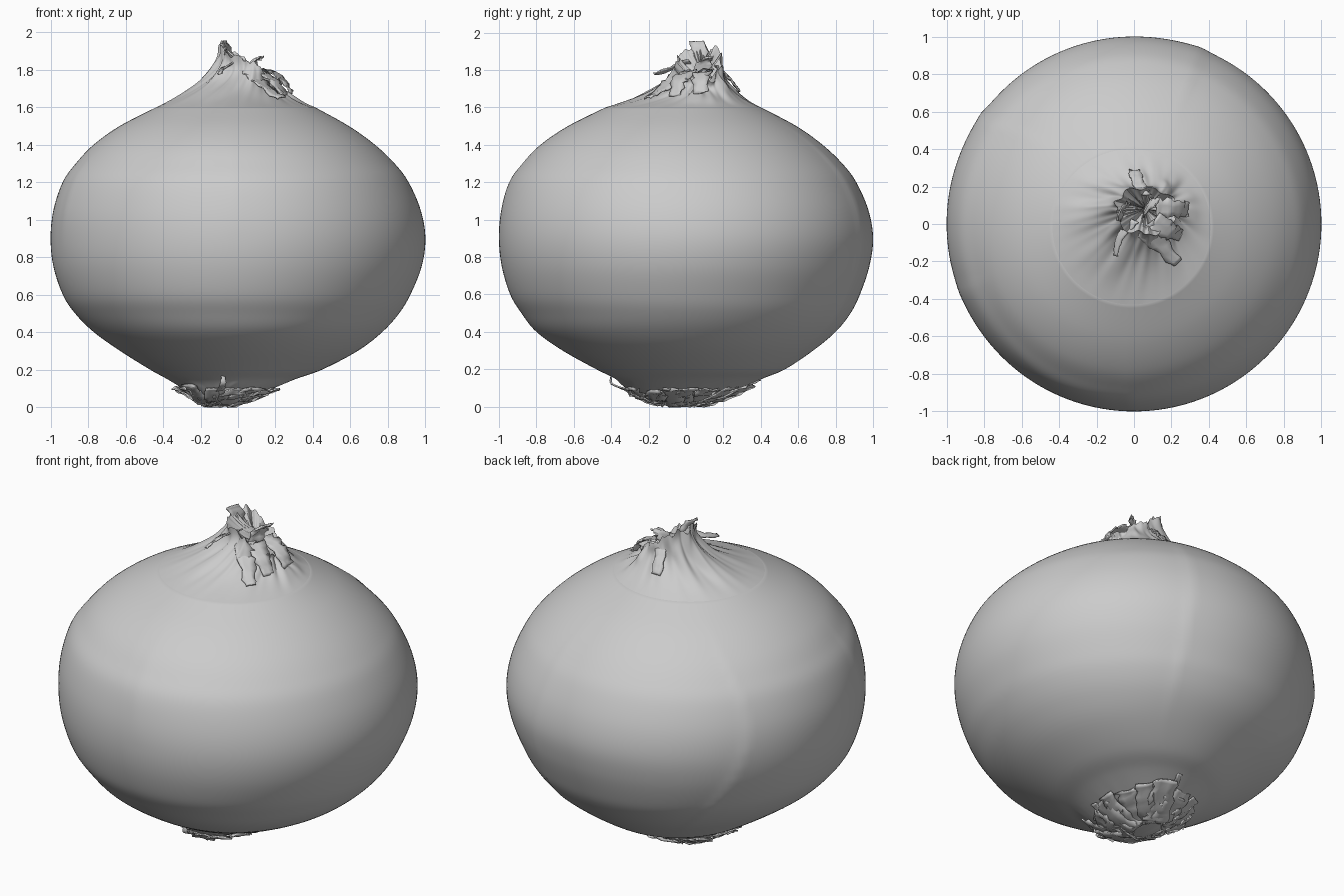
import bpy, bmesh, math, random
from math import sin, cos, tau, exp, radians
from mathutils import Vector, noise

random.seed(4)
if "Cube" in bpy.data.objects:
    bpy.data.objects.remove(bpy.data.objects["Cube"])

skin = bpy.data.materials.new("grey_skin")
skin.use_nodes = True
COLOUR = (0.6, 0.6, 0.6, 1)
skin.diffuse_color = COLOUR
skin.node_tree.nodes["Principled BSDF"].inputs["Base Color"].default_value = COLOUR


def finish(name, bm, angle=50):
    bmesh.ops.recalc_face_normals(bm, faces=bm.faces)
    mesh = bpy.data.meshes.new(name)
    bm.to_mesh(mesh)
    bm.free()
    mesh.materials.append(skin)
    ob = bpy.data.objects.new(name, mesh)
    bpy.context.scene.collection.objects.link(ob)
    bpy.ops.object.select_all(action="DESELECT")
    ob.select_set(True)
    bpy.context.view_layer.objects.active = ob
    bpy.ops.object.shade_smooth_by_angle(angle=radians(angle))
    return ob


def catmull(points, steps):
    """Smooth list of tuples passing through the given points."""
    pts = [points[0]] + list(points) + [points[-1]]
    out = []
    for a, b, c, d in zip(pts, pts[1:], pts[2:], pts[3:]):
        for s in range(steps):
            t = s / steps
            out.append([q + t / 2 * (r - p + t * (2*p - 5*q + 4*r - s4 + t * (3*(q - r) + s4 - p)))
                        for p, q, r, s4 in zip(a, b, c, d)])
    return out + [list(points[-1])]


def skin_rings(rings, close_start=False, close_end=False):
    bm = bmesh.new()
    loops = [[bm.verts.new(p) for p in ring] for ring in rings]
    n = len(loops[0])
    for lo, hi in zip(loops, loops[1:]):
        for i in range(n):
            j = (i + 1) % n
            bm.faces.new((lo[i], lo[j], hi[j], hi[i]))
    if close_start:
        bm.faces.new(loops[0])
    if close_end:
        bm.faces.new(loops[-1])
    return bm


# Bulb: height, then the left, right, front and back limits of each ring
LIMITS = [
    (.005, -.16, -.06, -.1, .08), (.05, -.23, .07, -.25, .2), (.1, -.3, .19, -.32, .3),
    (.15, -.38, .31, -.38, .41), (.2, -.47, .45, -.48, .53), (.3, -.63, .64, -.66, .68),
    (.4, -.77, .77, -.8, .8), (.5, -.87, .86, -.88, .88), (.6, -.935, .92, -.94, .93),
    (.75, -.985, .98, -.985, .98), (.9, -1, 1, -1, 1), (1.05, -.985, .975, -.985, .975),
    (1.2, -.935, .91, -.94, .91), (1.3, -.865, .835, -.87, .835), (1.4, -.77, .73, -.775, .73),
    (1.5, -.63, .59, -.63, .59), (1.6, -.435, .41, -.43, .4)]

# Skin seams: angle and its drift with height, lowest and highest point, step size
SEAMS = [(132, 13, .25, 1.6, .009), (66, 3, .2, 1.58, .009),
         (268, 1, .9, 1.6, .006), (197, 4, .8, 1.4, .007)]


def seam_lift(a, z):
    lift = 0
    for angle, drift, low, high, size in SEAMS:
        if low < z < high:
            mid = radians(angle + drift * sin(3 * z - 1.6))
            d = (a - mid + math.pi) % tau - math.pi
            fade = min(1, 4 * (z - low), 4 * (high - z))
            lift += size * fade * (exp(-d / .12) if d > 0 else exp(d / .03))
    return lift


def body_point(row, a):
    z, left, right, front, back = row
    x, y = cos(a), sin(a)
    crumple = max(0, 1 - z / .17)
    fold = noise.noise((3 * x, 3 * y, 12 * z)) + .5 * noise.noise((8 * x, 8 * y, 20 * z))
    k = 1 + crumple * .13 * fold + seam_lift(a, z)
    return ((left + right) / 2 + k * x * (right - left) / 2,
            (front + back) / 2 + k * y * (back - front) / 2,
            max(0, z + crumple * .02 * fold * min(1, 20 * z)))


N = 180
angles = [tau * i / N for i in range(N)]
rows = catmull(LIMITS, 7)
finish("bulb", skin_rings([[body_point(r, a) for a in angles] for r in rows], True, True))


# Neck: a flared, pinched and torn sleeve with a slanted rim that folds inwards
def neck_point(t, a, inner=0):
    x, y = cos(a), sin(a)
    tear = noise.noise((2.5 * x, 2.5 * y, 7)) + .7 * noise.noise((6 * x, 6 * y, 3))
    fold = noise.noise((2 * x, 2 * y, 2 * t)) + .5 * noise.noise((4 * x, 4 * y, 3 * t))
    rim = 1.83 - .1 * x + .04 * tear
    k = 1 - (1 - t) ** 2.2
    size = 1 + t * .26 * fold
    px = -.0125 + .0825 * k + x * size * (.4225 + (.165 - .4225) * k)
    py = -.015 + .085 * k + y * size * (.415 + (.125 - .415) * k)
    z = 1.6 + (rim - 1.6) * t
    if inner:
        px += (.06 - px) * inner
        py += (.08 - py) * inner
        z -= .1 * sin(inner * 1.6) + .03 * fold * inner
    return px, py, z


outer = [[neck_point(t / 16, a) for a in angles] for t in range(17)]
inside = [[neck_point(1, a, i) for a in angles] for i in (.12, .3, .55, .8, .97)]
finish("neck", skin_rings(outer + inside, False, True), 40)


# Loose shreds of dry skin: ragged, thin ribbons along a short path
def shred(name, path, width, side, taper=.45):
    bm = bmesh.new()
    pts = [Vector(p) for p in catmull(path, 5)]
    side = Vector(side).normalized()
    strips = []
    for i, p in enumerate(pts):
        w = width * (1 - taper * i / (len(pts) - 1))
        along = (pts[min(i + 1, len(pts) - 1)] - pts[max(i - 1, 0)]).normalized()
        up = along.cross(side).normalized()
        strip = []
        for s in (-1, -.4, .3, 1):
            ragged = 1 + random.uniform(-.25, .25)
            strip.append(bm.verts.new(p + side * s * w / 2 * ragged
                                      + up * random.uniform(-.08, .08) * width))
        strips.append(strip)
    for a, b in zip(strips, strips[1:]):
        for j in range(3):
            bm.faces.new((a[j], a[j + 1], b[j + 1], b[j]))
    ob = finish(name, bm, 60)
    ob.modifiers.new("thickness", "SOLIDIFY").thickness = .008


shred("neck_flap_front", [(.06, -.02, 1.8), (.14, -.11, 1.72), (.23, -.21, 1.65)], .11, (1, 1, 0))
shred("neck_flap_left", [(.12, .08, 1.8), (.22, .08, 1.77), (.29, .08, 1.68)], .12, (0, 1, .2))
shred("neck_flap_corner", [(.1, 0, 1.8), (.19, -.04, 1.75), (.25, -.06, 1.66)], .12, (.6, 1, 0))
shred("neck_curl", [(.0, .02, 1.85), (-.08, -.08, 1.81), (-.1, -.17, 1.78)], .05, (1, -.4, .5))
shred("neck_tip", [(-.04, .06, 1.8), (-.05, .07, 1.88), (-.08, .06, 1.955)], .13, (.3, 1, 0))
shred("neck_tuft", [(.06, .08, 1.76), (.08, .1, 1.84), (.13, .12, 1.87)], .11, (.5, 1, 0))
shred("neck_back_flap", [(.04, .16, 1.83), (.02, .23, 1.76), (.0, .29, 1.685)], .09, (1, 0, 0))


# Root scar: broad ragged scales overlapping beneath the bulb
def base_at(a, z, out):
    row = min(rows, key=lambda r: abs(r[0] - z))
    x, y, zz = body_point(row, a)
    return Vector((x + out * cos(a), y + out * sin(a), max(.008, zz - out * .6)))


SCALES = 18
for i in range(SCALES):
    a = tau * i / SCALES + random.uniform(-.12, .12)
    path = [base_at(a, .01, .0), base_at(a + .06, .05, .008),
            base_at(a + .1, random.uniform(.08, .13), random.uniform(.004, .02))]
    shred(f"root_scale_{i + 1}", path, random.uniform(.08, .14), (-sin(a), cos(a), 0), 0)

# Thin curled strands around the root
shred("root_strand_front", [(-.1, -.3, .08), (-.08, -.4, .12), (-.08, -.4, .17)], .04, (1, 0, 0))
shred("root_strand_back", [(-.05, .25, .07), (-.02, .33, .11), (0, .4, .14)], .05, (1, 0, 0))
shred("root_strand_left", [(.02, -.12, .04), (.12, -.12, .07), (.21, -.1, .1)], .07, (0, 1, 0))
